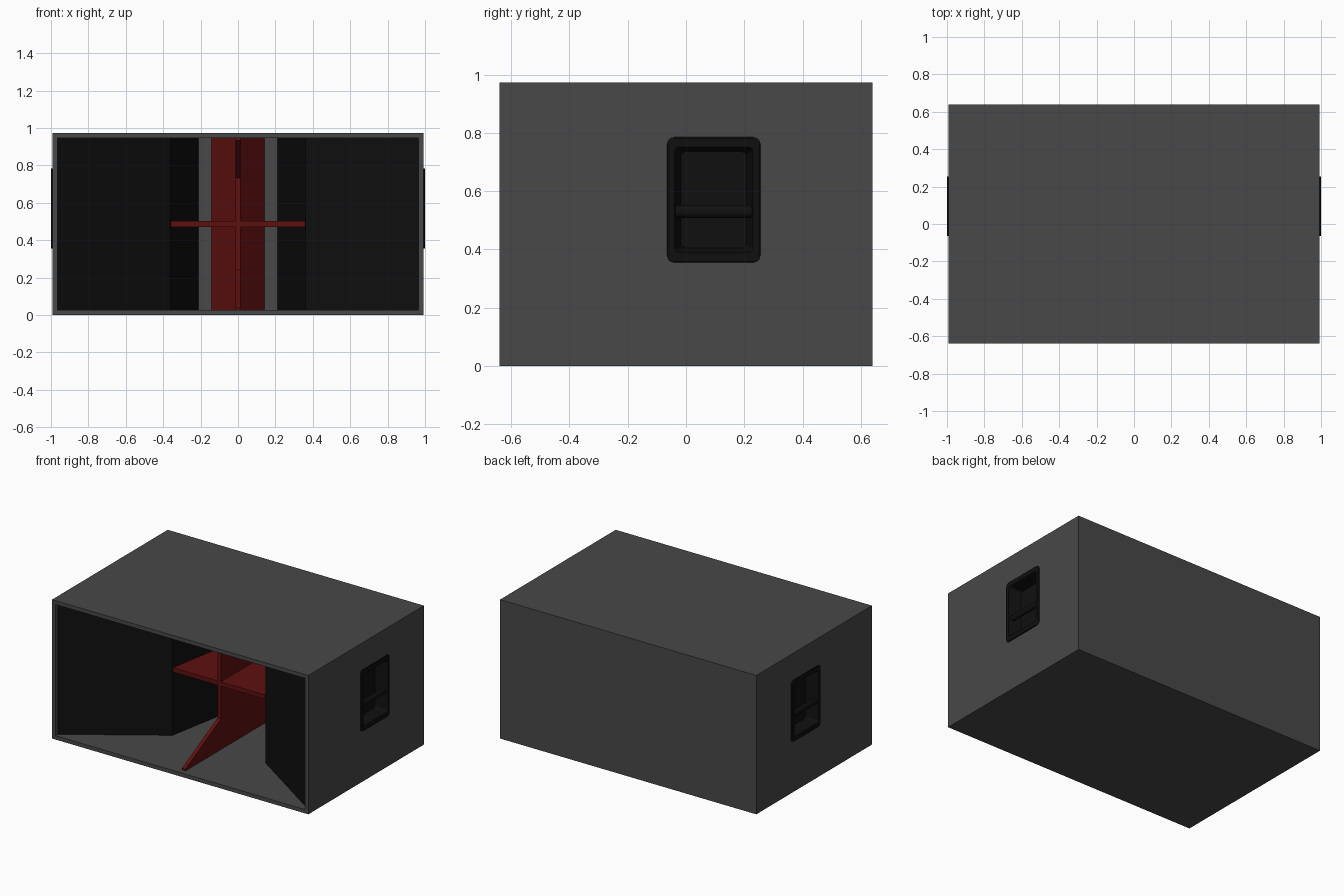
import bpy, bmesh, math

if "Cube" in bpy.data.objects:
    bpy.data.objects.remove(bpy.data.objects["Cube"])

W, D, H, T = 0.993, 0.64, 0.973, 0.027   # half width, half depth, height, wall
Y0, Y1, YB = -0.615, -0.21, 0.613        # mouth, throat start, back wall


def material(name, rgb):
    m = bpy.data.materials.new(name)
    m.diffuse_color = (*rgb, 1)
    m.use_nodes = True
    m.node_tree.nodes["Principled BSDF"].inputs["Base Color"].default_value = m.diffuse_color
    return m


GREY = material("cabinet grey", (0.065, 0.065, 0.065))
BLACK = material("horn black", (0.005, 0.005, 0.005))
RED = material("brace red", (0.115, 0.005, 0.005))


def finish(bm, name, mat, mirror=False):
    bmesh.ops.recalc_face_normals(bm, faces=bm.faces)
    me = bpy.data.meshes.new(name)
    bm.to_mesh(me)
    bm.free()
    ob = bpy.data.objects.new(name, me)
    bpy.context.collection.objects.link(ob)
    me.materials.append(mat)
    if mirror:
        ob.modifiers.new("mirror", "MIRROR")
    return ob


def prism(name, pts, offset, mat, mirror=False):
    """Extrude a closed 3D outline along an offset vector."""
    bm = bmesh.new()
    f = bm.faces.new([bm.verts.new(p) for p in pts])
    r = bmesh.ops.extrude_face_region(bm, geom=[f], use_keep_orig=True)
    vs = [g for g in r["geom"] if isinstance(g, bmesh.types.BMVert)]
    bmesh.ops.translate(bm, verts=vs, vec=offset)
    return finish(bm, name, mat, mirror)


def rounded_loop(x, y0, y1, z0, z1, r, n=4):
    """Rounded rectangle in the side plane."""
    pts = []
    for k, (cy, cz) in enumerate(((y1 - r, z1 - r), (y0 + r, z1 - r),
                                  (y0 + r, z0 + r), (y1 - r, z0 + r))):
        for i in range(n + 1):
            a = math.pi / 2 * (k + i / n)
            pts.append((x, cy + r * math.cos(a), cz + r * math.sin(a)))
    return pts


def skin(name, loops, mat, caps=(False, True), mirror=True):
    """Bridge loops of equal length, with optional end caps."""
    bm = bmesh.new()
    rings = [[bm.verts.new(p) for p in lp] for lp in loops]
    for a, b in zip(rings, rings[1:]):
        for i in range(len(a)):
            j = (i + 1) % len(a)
            bm.faces.new((a[i], a[j], b[j], b[i]))
    for ring, cap in zip((rings[0], rings[-1]), caps):
        if cap:
            bm.faces.new(ring)
    return finish(bm, name, mat, mirror)


# Cabinet: box with the front face inset and pushed back to the rear wall
bm = bmesh.new()
bmesh.ops.create_cube(bm, size=1)
for v in bm.verts:
    v.co = (v.co.x * 2 * W, v.co.y * 2 * D, (v.co.z + 0.5) * H)
front = min(bm.faces, key=lambda f: f.calc_center_median().y)
bmesh.ops.inset_region(bm, faces=[front], thickness=T, use_even_offset=True)
r = bmesh.ops.extrude_face_region(bm, geom=[front])
bmesh.ops.translate(bm, vec=(0, YB + D, 0),
                    verts=[g for g in r["geom"] if isinstance(g, bmesh.types.BMVert)])
if front.is_valid:
    bm.faces.remove(front)
cabinet = finish(bm, "cabinet", GREY)

# Openings for the side handles
cutter = skin("handle_cutter", [rounded_loop(x, -0.05, 0.24, 0.38, 0.76, 0.02)
                                for x in (0.9, 1.1)], GREY, (True, True))
cutter.hide_render = True
cutter.hide_viewport = True
mod = cabinet.modifiers.new("handle openings", "BOOLEAN")
mod.object, mod.operation, mod.solver = cutter, "DIFFERENCE", "EXACT"

# Horn side panels: wide flare, then narrow throat
zin = H - 2 * T
horn = [(W - T, Y0), (0.36, Y1), (0.21, YB), (0.235, YB), (0.385, Y1 + 0.01), (W - T, Y0 + 0.03)]
prism("horn_side", [(x, y, T) for x, y in horn], (0, 0, zin), BLACK, True)

# Red wedge at the back of the throat
prism("throat_wedge", [(-0.142, YB, T), (0, YB - 0.16, T), (0.142, YB, T)], (0, 0, zin), RED)

# Upright brace with feet running forward along floor and ceiling
prism("upright_brace", [(-0.0135, y, z) for y, z in (
    (YB - 0.1, T), (-0.6, T), (-0.6, T + 0.012), (Y1, 0.24),
    (Y1, H - 0.24), (-0.6, H - T - 0.012), (-0.6, H - T), (YB - 0.1, H - T))],
    (0.027, 0, 0), RED)

# Horizontal brace filling the throat
prism("cross_brace", [(-0.357, Y1, 0.472), (0.357, Y1, 0.472),
                      (0.212, YB - 0.01, 0.472), (-0.212, YB - 0.01, 0.472)],
      (0, 0, 0.03), RED)

# Recessed side handles: flange and dished cup
skin("handle_cup", [
    rounded_loop(W - 0.003, -0.065, 0.255, 0.355, 0.785, 0.022),
    rounded_loop(W + 0.004, -0.065, 0.255, 0.355, 0.785, 0.022),
    rounded_loop(1.0, -0.061, 0.251, 0.359, 0.781, 0.02),
    rounded_loop(1.0, -0.04, 0.23, 0.388, 0.752, 0.018),
    rounded_loop(0.992, -0.037, 0.227, 0.391, 0.749, 0.018),
    rounded_loop(0.915, -0.018, 0.208, 0.405, 0.735, 0.018)], BLACK)

# Grip bar across each cup
bar = []
for y in (-0.04, 0.23):
    bar.append([(0.972 + 0.018 * math.cos(a), y, 0.53 + 0.022 * math.sin(a))
                for a in (math.tau * i / 16 for i in range(16))])
grip = skin("handle_grip", bar, BLACK, (True, True))
bpy.context.view_layer.objects.active = grip
grip.select_set(True)
bpy.ops.object.shade_smooth_by_angle(angle=math.radians(40))
